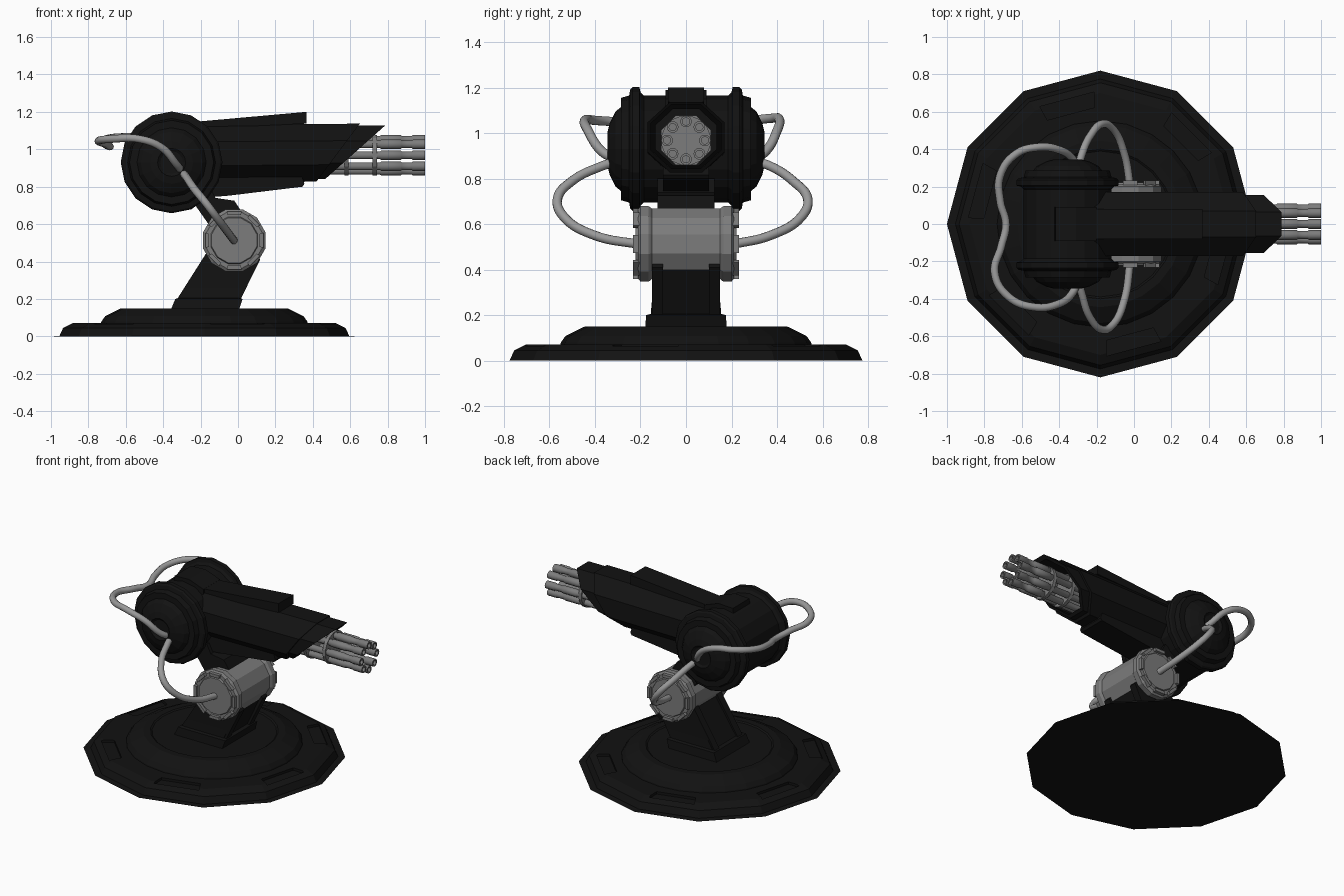
import bpy, bmesh, math
from math import cos, sin, pi, radians
from mathutils import Vector

if "Cube" in bpy.data.objects:
    bpy.data.objects.remove(bpy.data.objects["Cube"])


def material(name, v):
    m = bpy.data.materials.new(name)
    m.diffuse_color = (v, v, v, 1)
    m.use_nodes = True
    m.node_tree.nodes["Principled BSDF"].inputs["Base Color"].default_value = m.diffuse_color
    return m


BLACK = material("black_paint", 0.006)
STEEL = material("steel", 0.2)
HOSE = material("hose_grey", 0.32)


def loft(name, rings, mat, smooth=False):
    """Bridge a list of equal-length point rings and cap both ends."""
    bm = bmesh.new()
    vs = [[bm.verts.new(p) for p in ring] for ring in rings]
    n = len(vs[0])
    for a, b in zip(vs, vs[1:]):
        for i in range(n):
            j = (i + 1) % n
            bm.faces.new((a[i], a[j], b[j], b[i]))
    bm.faces.new(vs[0])
    bm.faces.new(vs[-1])
    bmesh.ops.recalc_face_normals(bm, faces=bm.faces)
    me = bpy.data.meshes.new(name)
    bm.to_mesh(me)
    bm.free()
    ob = bpy.data.objects.new(name, me)
    bpy.context.collection.objects.link(ob)
    me.materials.append(mat)
    if smooth:
        bpy.context.view_layer.objects.active = ob
        ob.select_set(True)
        bpy.ops.object.shade_smooth_by_angle(angle=radians(40))
        ob.select_set(False)
    return ob


def spin(name, axis, centre, profile, n, mat, phase=0.0, smooth=False):
    """Turned part: profile is (position along axis, radius)."""
    rings = []
    for t, r in profile:
        ring = []
        for i in range(n):
            a = 2 * pi * i / n + phase
            u, v = r * cos(a), r * sin(a)
            off = {'x': (t, u, v), 'y': (u, t, v), 'z': (u, v, t)}[axis]
            ring.append(Vector(centre) + Vector(off))
        rings.append(ring)
    return loft(name, rings, mat, smooth)


def prism(name, xz, hy, mat, y=0.0):
    return loft(name, [[(px, y + s * hy, pz) for px, pz in xz] for s in (-1, 1)], mat)


def rect(x0, x1, hy, z):
    return [(x0, -hy, z), (x1, -hy, z), (x1, hy, z), (x0, hy, z)]


def mirrored(profile):
    """Extend a half profile (outside to middle) to both sides of y = 0."""
    return profile + [(-t, r) for t, r in reversed(profile)]


# base: wide twelve-sided plate with recessed panels in alternate edges
BC = (-0.18, 0, 0)
base = spin("base_plate", 'z', BC,
            [(0, 0.82), (0.001, 0.775), (0.045, 0.755), (0.072, 0.70), (0.072, 0.3)],
            12, BLACK)
for k in range(6):
    a = radians(45 + 60 * k)
    d, t = Vector((cos(a), sin(a), 0)), Vector((-sin(a), cos(a), 0))
    q = [Vector(BC) + d * r + t * s for r, s in
         ((0.61, -0.13), (0.69, -0.15), (0.69, 0.15), (0.61, 0.13))]
    cut = loft("cutter", [[p + Vector((0, 0, z)) for p in q] for z in (0.055, 0.1)], BLACK)
    mod = base.modifiers.new("recess", 'BOOLEAN')
    mod.operation, mod.object, mod.solver = 'DIFFERENCE', cut, 'EXACT'
    bpy.context.view_layer.objects.active = base
    bpy.ops.object.modifier_apply(modifier=mod.name)
    bpy.data.objects.remove(cut)
spin("base_upper_tier", 'z', BC,
     [(0.06, 0.555), (0.08, 0.55), (0.108, 0.53), (0.15, 0.445), (0.15, 0.40),
      (0.143, 0.39), (0.143, 0.2)], 24, BLACK)

# leaning pedestal with foot skirt and side ribs
loft("pedestal", [rect(-0.36, 0.005, 0.18, 0.14), rect(-0.335, 0.025, 0.175, 0.20),
                  rect(-0.31, 0.0, 0.155, 0.205), rect(-0.16, 0.105, 0.135, 0.43),
                  rect(-0.12, 0.09, 0.13, 0.5)], BLACK)
for s in (-1, 1):
    prism("pedestal_rib", [(-0.325, 0.2), (0.015, 0.2), (0.118, 0.41), (0.08, 0.46),
                           (-0.16, 0.46)], 0.025, BLACK, s * 0.125)

# elbow joint: drum, flanges, caps and rim pads
JC = Vector((-0.02, 0, 0.513))
spin("elbow_joint", 'y', JC,
     mirrored([(0.222, 0.125), (0.212, 0.13), (0.212, 0.155), (0.2, 0.172),
               (0.165, 0.172), (0.155, 0.165), (0.15, 0.16)]), 12, STEEL, pi / 12)
for s in (-1, 1):
    for k in range(8):
        a = 2 * pi * k / 8
        d, t = Vector((cos(a), 0, sin(a))), Vector((-sin(a), 0, cos(a)))
        q = [JC + d * r + t * w for r, w in
             ((0.135, -0.035), (0.155, -0.04), (0.155, 0.04), (0.135, 0.035))]
        loft("joint_rim_pad", [[p + Vector((0, s * y, 0)) for p in q] for y in (0.2, 0.232)],
             STEEL)

# upper arm linking joint and head
prism("upper_arm", [(-0.27, 0.76), (-0.13, 0.56), (0.03, 0.65), (-0.02, 0.725),
                    (-0.12, 0.74), (-0.15, 0.8)], 0.125, BLACK)

# head drum
HC = (-0.355, 0, 0.93)
spin("head_drum", 'y', HC,
     mirrored([(0.335, 0.06), (0.345, 0.075), (0.335, 0.115), (0.31, 0.165), (0.285, 0.185),
               (0.285, 0.225), (0.25, 0.235), (0.245, 0.262), (0.235, 0.272), (0.205, 0.272),
               (0.2, 0.25), (0.185, 0.235)]), 16, BLACK)
prism("head_top_vent", [(-0.43, 1.1), (-0.42, 1.185), (-0.31, 1.19), (-0.2, 1.15),
                        (-0.2, 1.08)], 0.09, BLACK)


# gun housing with slanted nose
def octagon(hy, hz, zc, fx):
    pts = []
    for i in range(8):
        a = pi / 8 + i * pi / 4
        z = zc + hz * sin(a) / cos(pi / 8)
        pts.append((fx(z), hy * cos(a) / cos(pi / 8), z))
    return pts


outer_nose = lambda z: 0.65 - (1.135 - z) * 0.75
inner_nose = lambda z: 0.79 - (1.13 - z) * 1.12
loft("gun_housing", [octagon(0.17, 0.155, 0.975, lambda z: -0.3),
                     octagon(0.17, 0.155, 0.982, outer_nose),
                     octagon(0.155, 0.14, 0.982, outer_nose),
                     octagon(0.155, 0.14, 0.982, lambda z: 0.3)], BLACK)
loft("barrel_shroud", [octagon(0.155, 0.143, 0.985, lambda z: 0.25),
                       octagon(0.155, 0.143, 0.985, inner_nose),
                       octagon(0.135, 0.125, 0.982, inner_nose),
                       octagon(0.135, 0.125, 0.982, lambda z: 0.35)], BLACK)
prism("housing_top_slab", [(-0.25, 1.145), (0.365, 1.2), (0.365, 1.137), (-0.25, 1.11)],
      0.08, BLACK)
prism("housing_top_spacer", [(-0.25, 1.12), (0.35, 1.15), (0.35, 1.1), (-0.25, 1.08)],
      0.05, BLACK)
prism("housing_belly_plate", [(-0.2, 0.74), (-0.05, 0.752), (0.345, 0.80), (0.355, 0.815),
                              (0.34, 0.86), (-0.2, 0.86)], 0.1, BLACK)

# rotary barrels with clamps
GC = Vector((0, 0, 0.968))
for k in range(8):
    a = k * pi / 4
    spin("barrel", 'x', GC + Vector((0, 0.083 * cos(a), 0.083 * sin(a))),
         [(0.33, 0.022), (0.76, 0.022), (0.765, 0.026), (0.87, 0.026), (0.875, 0.022),
          (0.93, 0.022), (0.935, 0.026), (1.0, 0.026), (1.0, 0.016), (0.95, 0.016)],
         10, STEEL, smooth=True)
for x in (0.57, 0.72):
    spin("barrel_clamp", 'x', GC, [(x, 0.11), (x + 0.022, 0.11)], 16, STEEL, pi / 16)
spin("barrel_back_plate", 'x', GC, [(0.34, 0.118), (0.37, 0.118)], 8, STEEL, pi / 8)


# hoses
def hose(name, pts):
    cu = bpy.data.curves.new(name, 'CURVE')
    cu.dimensions = '3D'
    cu.bevel_depth, cu.bevel_resolution, cu.resolution_u = 0.021, 3, 8
    cu.use_fill_caps = True
    sp = cu.splines.new('BEZIER')
    sp.bezier_points.add(len(pts) - 1)
    for b, p in zip(sp.bezier_points, pts):
        b.co = p
        b.handle_left_type = b.handle_right_type = 'AUTO'
    cu.materials.append(HOSE)
    ob = bpy.data.objects.new(name, cu)
    bpy.context.collection.objects.link(ob)
    bpy.context.view_layer.objects.active = ob
    ob.select_set(True)
    bpy.ops.object.convert(target='MESH')
    ob.select_set(False)


for s, dy in ((1, 0.0), (-1, 0.03)):
    hose("elbow_hose", [(-0.02, s * 0.2, 0.51), (-0.05, s * (0.37 + dy), 0.55),
                        (-0.11, s * (0.505 + dy), 0.63), (-0.17, s * (0.535 + dy), 0.71),
                        (-0.235, s * (0.47 + dy), 0.79), (-0.28, s * 0.37, 0.855),
                        (-0.3, s * 0.29, 0.88)])
hose("rear_hose", [(-0.3, 0.29, 0.88), (-0.33, 0.35, 0.92), (-0.41, 0.4, 1.01),
                   (-0.52, 0.41, 1.06), (-0.63, 0.375, 1.065), (-0.715, 0.26, 1.05),
                   (-0.715, 0.12, 1.03), (-0.685, 0, 1.015), (-0.71, -0.12, 1.03),
                   (-0.745, -0.26, 1.045), (-0.67, -0.39, 1.055), (-0.53, -0.445, 1.055),
                   (-0.41, -0.43, 1.01), (-0.33, -0.37, 0.92), (-0.3, -0.3, 0.88)])
